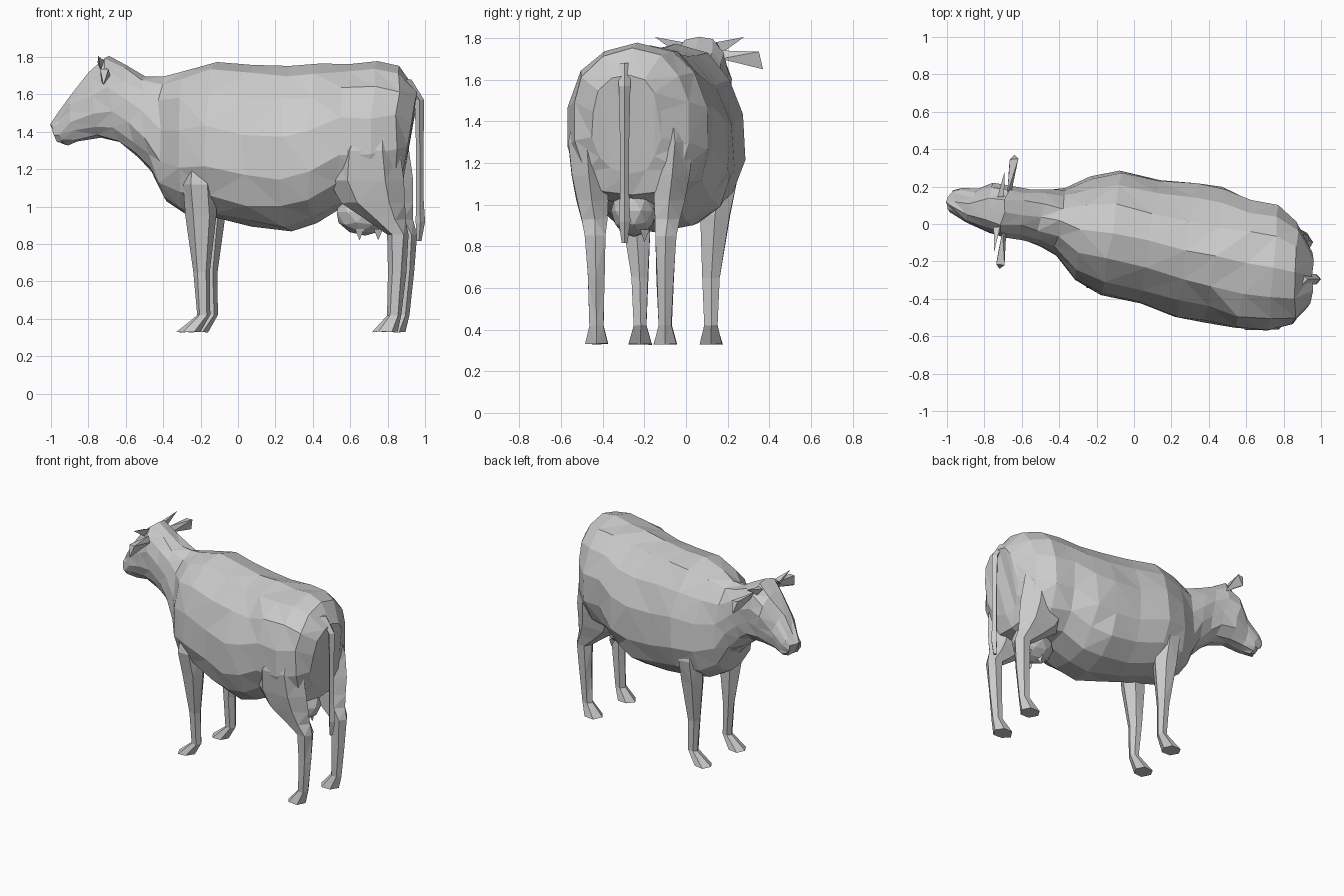
import bpy, bmesh, math, random
from mathutils import Vector

random.seed(4)


def finish(name, bm):
    bmesh.ops.recalc_face_normals(bm, faces=bm.faces)
    me = bpy.data.meshes.new(name)
    bm.to_mesh(me)
    bm.free()
    ob = bpy.data.objects.new(name, me)
    bpy.context.collection.objects.link(ob)
    return ob


def loft(name, rings, jitter=0.0):
    """Skin a list of equal-length point rings with flat triangles and caps."""
    bm = bmesh.new()
    vs = [[bm.verts.new(p) for p in r] for r in rings]
    n = len(vs[0])
    for a, b in zip(vs, vs[1:]):
        for i in range(n):
            j = (i + 1) % n
            bm.faces.new((a[i], a[j], b[j], b[i]))
    bm.faces.new(vs[0])
    bm.faces.new(vs[-1])
    bmesh.ops.triangulate(bm, faces=bm.faces)
    for v in bm.verts:
        v.co += Vector([random.uniform(-jitter, jitter) for _ in range(3)])
    return finish(name, bm)


def hull(name, pts):
    bm = bmesh.new()
    for p in pts:
        bm.verts.new(p)
    bmesh.ops.convex_hull(bm, input=bm.verts)
    return finish(name, bm)


def body_ring(xt, zt, xb, zb, yc, hw, k, n=14):
    """Rounded section spanning a top and a bottom point, skewed by k."""
    pts = []
    for i in range(n):
        a = math.tau * i / n
        s, c = math.sin(a), math.cos(a)
        # trunk sections are narrower above than below, apart from the rump
        lean = 1 - 0.12 * max(c, 0) if -0.45 < xt < 0.5 else 1
        w = math.copysign(abs(s) ** 0.9, s) * hw * lean
        t = (1 - math.copysign(abs(c) ** 0.9, c)) / 2
        t = t + 0.05 * math.sin(math.pi * t) if -0.45 < xt < 0.5 else t
        pts.append((xt + (xb - xt) * t + k * w, yc + w, zt + (zb - zt) * t))
    return pts


# Head, neck and trunk: x top, z top, x bottom, z bottom, y centre, half width, skew
body = [
    (-1.0, 1.44, -0.95, 1.335, 0.125, 0.055, 0.3),
    (-0.96, 1.49, -0.91, 1.335, 0.12, 0.075, 0.3),
    (-0.88, 1.60, -0.85, 1.355, 0.10, 0.095, 0.3),
    (-0.78, 1.745, -0.74, 1.36, 0.08, 0.135, 0.15),
    (-0.70, 1.815, -0.63, 1.34, 0.06, 0.14, 0.15),
    (-0.60, 1.76, -0.54, 1.27, 0.05, 0.14, 0.15),
    (-0.50, 1.70, -0.46, 1.19, 0.035, 0.155, 0.15),
    (-0.40, 1.69, -0.39, 1.03, 0.01, 0.185, 0.15),
    (-0.28, 1.73, -0.28, 0.955, -0.025, 0.285, 0.15),
    (-0.12, 1.775, -0.12, 0.935, -0.045, 0.345, 0.15),
    (0.08, 1.755, 0.08, 0.885, -0.095, 0.34, 0.15),
    (0.28, 1.75, 0.28, 0.865, -0.14, 0.37, 0.15),
    (0.44, 1.755, 0.42, 0.90, -0.17, 0.37, 0.15),
    (0.60, 1.765, 0.57, 0.99, -0.21, 0.345, 0.12),
    (0.75, 1.77, 0.73, 0.98, -0.235, 0.34, 0.08),
    (0.87, 1.745, 0.85, 1.04, -0.265, 0.285, 0.05),
    (0.96, 1.62, 0.88, 1.15, -0.28, 0.17, 0.03),
]
loft("body", [body_ring(*r) for r in body], 0.01)


def leg(name, rows, yc, side):
    """Rows: z, x centre, distance from midline, x radius, y radius."""
    rings = []
    for z, x, d, rx, ry in rows:
        ring = []
        for i in range(6):
            a = math.tau * i / 6
            ring.append((x + side * d * 0.12 + rx * math.cos(a),
                         yc + side * d + ry * math.sin(a) / 0.87, z))
        rings.append(ring)
    loft(name, rings, 0.003)


front = [(1.28, -0.19, 0.21, 0.06, 0.05), (1.12, -0.18, 0.22, 0.09, 0.075),
         (0.95, -0.175, 0.19, 0.085, 0.07), (0.65, -0.175, 0.17, 0.045, 0.04),
         (0.42, -0.165, 0.17, 0.035, 0.03), (0.33, -0.245, 0.17, 0.065, 0.055)]
rear = [(1.45, 0.74, 0.20, 0.12, 0.07), (1.30, 0.71, 0.21, 0.18, 0.09),
        (1.14, 0.71, 0.20, 0.20, 0.085), (1.02, 0.745, 0.185, 0.17, 0.075),
        (0.93, 0.81, 0.175, 0.105, 0.062), (0.85, 0.875, 0.17, 0.06, 0.05),
        (0.65, 0.87, 0.165, 0.05, 0.04), (0.42, 0.855, 0.165, 0.04, 0.032),
        (0.33, 0.805, 0.165, 0.07, 0.055)]

# Legs, ears and horns on both sides
for side, label in ((-1, "left"), (1, "right")):
    leg("front_leg_" + label, front, -0.05, side)
    leg("rear_leg_" + label, rear, -0.265, side)

    def head_pt(x, d, z):
        return (x + 0.13 * side * d, 0.065 + side * d, z)

    hull("ear_" + label, [head_pt(*p) for p in (
        (-0.69, 0.10, 1.74), (-0.67, 0.10, 1.70), (-0.70, 0.28, 1.735),
        (-0.655, 0.285, 1.735), (-0.70, 0.25, 1.675), (-0.68, 0.305, 1.65))])
    hull("horn_" + label, [head_pt(*p) for p in (
        (-0.74, 0.08, 1.77), (-0.705, 0.08, 1.78), (-0.72, 0.11, 1.73),
        (-0.72, 0.215, 1.805))])

# Tail growing from the rump and hanging clear below
tail = [(0.90, 1.68, 0.03), (0.97, 1.57, 0.028), (0.972, 1.3, 0.022),
        (0.972, 1.05, 0.022), (0.975, 0.92, 0.028), (0.968, 0.815, 0.014)]
loft("tail", [[(x + r * 0.9 * math.cos(a), -0.295 + r * math.sin(a), z)
               for a in (0, math.pi / 2, math.pi, 1.5 * math.pi)]
              for x, z, r in tail])

# Udder between the hind legs, with teats
bm = bmesh.new()
bmesh.ops.create_icosphere(bm, subdivisions=2, radius=1)
for v in bm.verts:
    v.co = Vector((0.68 + v.co.x * 0.16, -0.25 + v.co.y * 0.11, 0.97 + v.co.z * 0.125))
finish("udder", bm)
for i in (-1, 1):
    for j in (-1, 1):
        x, y = 0.70 + i * 0.05, -0.25 + j * 0.05
        hull("teat", [(x - 0.025, y - 0.02, 0.88), (x + 0.025, y - 0.02, 0.88),
                      (x, y + 0.025, 0.88), (x, y, 0.82)])
